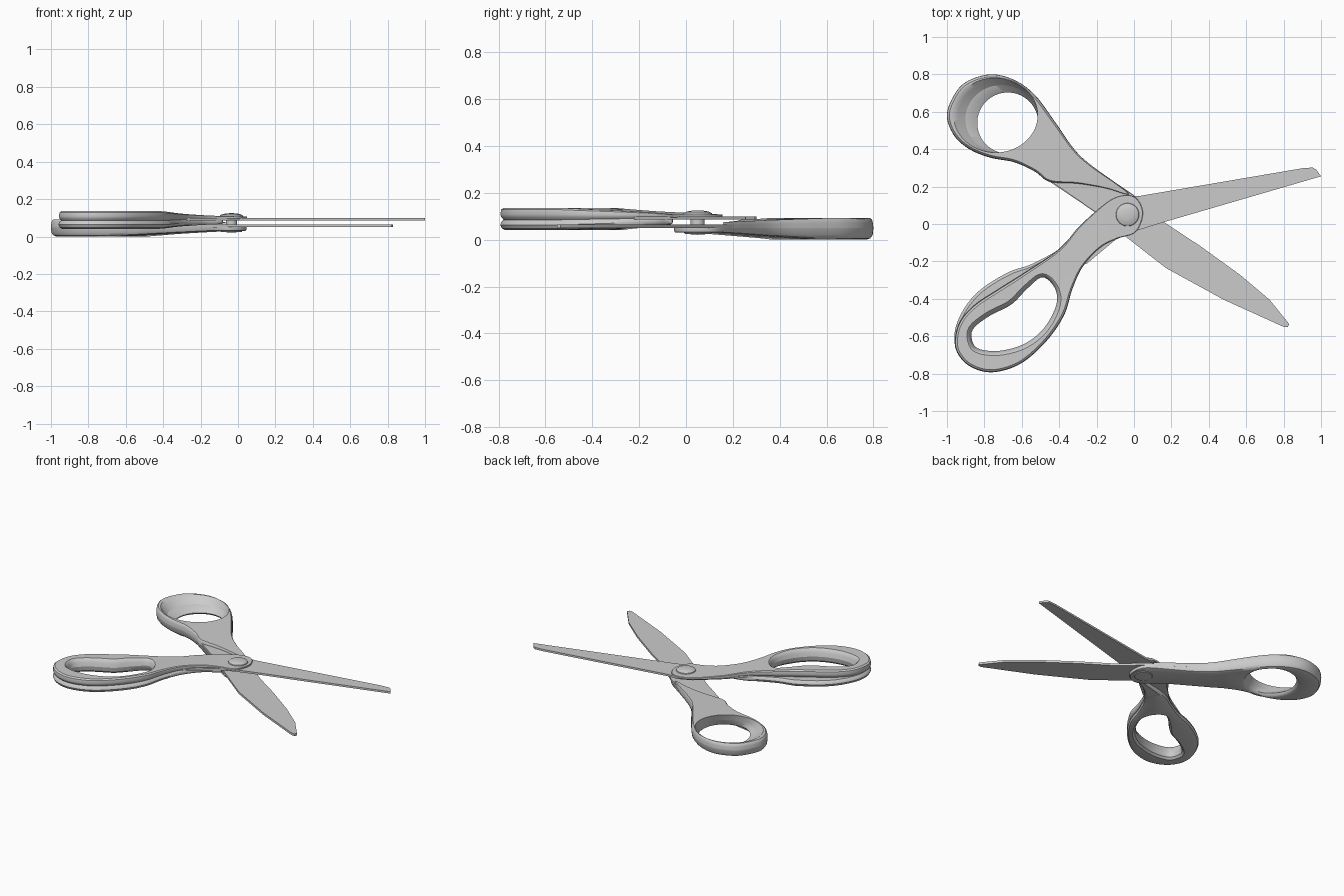
import bpy, bmesh, math
from mathutils import Vector

if "Cube" in bpy.data.objects:
    bpy.data.objects.remove(bpy.data.objects["Cube"])

PIVOT = Vector((-0.035, 0.05))


def spline(pts, n=6):
    """Closed smooth curve through the points, anticlockwise."""
    P = [Vector(p) for p in pts]
    k, out = len(P), []
    for i in range(k):
        a, b, c, d = P[i - 1], P[i], P[(i + 1) % k], P[(i + 2) % k]
        for j in range(n):
            t = j / n
            out.append(0.5 * (2 * b + (c - a) * t + (2 * a - 5 * b + 4 * c - d) * t * t
                              + (3 * b - a - 3 * c + d) * t ** 3))
    area = sum(out[i - 1].x * out[i].y - out[i].x * out[i - 1].y for i in range(len(out)))
    return out if area > 0 else out[::-1]


def ellipse(cx, cy, rx, ry, n=64):
    return [Vector((cx + rx * math.cos(2 * math.pi * i / n), cy + ry * math.sin(2 * math.pi * i / n)))
            for i in range(n)]


def along(p):
    """0 at the pivot, 1 in the grip."""
    return min(1, max(0, ((p - PIVOT).length - 0.1) / 0.6))


def inset(loop, d):
    out = []
    for i, p in enumerate(loop):
        t = (loop[(i + 1) % len(loop)] - loop[i - 1]).normalized()
        out.append(p + Vector((-t.y, t.x)) * d * (0.2 + 0.8 * along(p)))
    return out


def mix(a, b, t):
    return [p.lerp(q, t) for p, q in zip(a, b)]


def layer(bm, rings, holes, lo, hi):
    """Solid slab: outer rings and hole rings as (height fraction, loop); lo/hi = heights at pivot, grip."""
    def loft(sections):
        rows = []
        for f, loop in sections:
            row = []
            for p in loop:
                s = along(p)
                z0, z1 = lo[0] + (lo[1] - lo[0]) * s, hi[0] + (hi[1] - hi[0]) * s
                row.append(bm.verts.new((p.x, p.y, z0 + (z1 - z0) * f)))
            rows.append(row)
        for r, q in zip(rows, rows[1:]):
            for i in range(len(r)):
                bm.faces.new((r[i - 1], r[i], q[i], q[i - 1]))
        return rows
    A, B = loft(rings), loft(holes)
    for k in (0, -1):
        edges = [bm.edges.get((row[i - 1], row[i])) for row in (A[k], B[k]) for i in range(len(row))]
        bmesh.ops.triangle_fill(bm, edges=edges, use_beauty=True, normal=(0, 0, 1))


def finish(bm, name, angle=35):
    bmesh.ops.recalc_face_normals(bm, faces=bm.faces)
    me = bpy.data.meshes.new(name)
    bm.to_mesh(me)
    bm.free()
    ob = bpy.data.objects.new(name, me)
    bpy.context.collection.objects.link(ob)
    bpy.ops.object.select_all(action='DESELECT')
    bpy.context.view_layer.objects.active = ob
    ob.select_set(True)
    bpy.ops.object.shade_smooth_by_angle(angle=math.radians(angle))
    return ob


def rings(loop, prof):
    return [(f, inset(loop, d)) for f, d in prof]


# Thumb handle: lower layer wraps under the pivot, upper layer stops at the tang
bow = [(-0.105, 0.225), (-0.23, 0.315), (-0.32, 0.40), (-0.425, 0.55), (-0.53, 0.69), (-0.64, 0.77),
       (-0.77, 0.80), (-0.905, 0.755), (-0.975, 0.665), (-1.0, 0.57), (-0.96, 0.47), (-0.88, 0.40),
       (-0.77, 0.355), (-0.64, 0.33), (-0.53, 0.28)]
low = spline([(0.015, 0.14)] + bow + [(-0.435, 0.215), (-0.3, 0.125), (-0.2, 0.055), (-0.1, -0.03),
                                      (-0.035, -0.05), (0.03, -0.01), (0.045, 0.07)])
up = spline([(-0.03, 0.165)] + bow + [(-0.45, 0.225), (-0.3, 0.215), (-0.15, 0.19), (-0.05, 0.16)])
throat = ellipse(-0.675, 0.54, 0.163, 0.163)
mouth = ellipse(-0.74, 0.582, 0.225, 0.2)
bm = bmesh.new()
layer(bm, rings(low, [(0, 0.03), (0.12, 0.013), (0.4, 0.003), (1, 0)]),
      [(0, inset(throat, -0.02)), (0.15, inset(throat, -0.006)), (0.35, throat), (1, mix(throat, mouth, 0.5))],
      (0.03, 0.0), (0.05, 0.05))
layer(bm, rings(up, [(0, 0), (0.5, 0.002), (0.85, 0.006), (1, 0.013)]),
      [(0, mix(throat, mouth, 0.5)), (0.6, mix(throat, mouth, 0.8)), (1, mouth)],
      (0.05, 0.05), (0.075, 0.092))
finish(bm, "thumb_handle")

# Finger handle: upper layer wraps over the pivot, lower layer bulges outward
loop = [(-0.958, -0.645), (-0.92, -0.725), (-0.85, -0.775), (-0.76, -0.793), (-0.655, -0.77),
        (-0.56, -0.715), (-0.45, -0.605), (-0.37, -0.48), (-0.33, -0.35), (-0.275, -0.23),
        (-0.185, -0.13), (-0.095, -0.08)]
up = spline([(-0.05, 0.155), (-0.14, 0.12), (-0.29, -0.01), (-0.40, -0.135), (-0.585, -0.26),
             (-0.72, -0.345), (-0.855, -0.435), (-0.935, -0.53)] + loop
            + [(0, -0.05), (0.04, 0.015), (0.045, 0.08), (0.01, 0.14)])
low = spline([(-0.09, -0.055), (-0.2, -0.075), (-0.35, -0.11), (-0.45, -0.165), (-0.56, -0.22),
              (-0.665, -0.255), (-0.8, -0.335), (-0.89, -0.425), (-0.95, -0.54)] + loop)
hole = spline([(-0.49, -0.285), (-0.425, -0.34), (-0.415, -0.43), (-0.48, -0.555), (-0.585, -0.64),
               (-0.72, -0.678), (-0.835, -0.665), (-0.868, -0.61), (-0.855, -0.555), (-0.77, -0.49),
               (-0.655, -0.43), (-0.57, -0.345)])
bm = bmesh.new()
layer(bm, rings(low, [(0, 0.022), (0.15, 0.008), (0.5, 0), (0.8, 0.004), (1, 0.015)]),
      [(0, inset(hole, -0.02)), (0.3, inset(hole, -0.006)), (1, hole)],
      (0.068, 0.041), (0.095, 0.085))
layer(bm, rings(up, [(0, 0.015), (0.2, 0.005), (0.45, 0), (0.85, 0.004), (1, 0.014)]),
      [(0, hole), (0.5, inset(hole, -0.007)), (0.85, inset(hole, -0.015)), (1, inset(hole, -0.024))],
      (0.095, 0.085), (0.108, 0.136))
finish(bm, "finger_handle")


def blade(name, pts, z0, z1):
    bm = bmesh.new()
    f = bm.faces.new([bm.verts.new((x, y, z0)) for x, y in pts])
    ext = bmesh.ops.extrude_face_region(bm, geom=[f])
    for v in ext["geom"]:
        if isinstance(v, bmesh.types.BMVert):
            v.co.z = z1
    finish(bm, name, 20)


# Blades with tangs running into the handles
blade("upper_blade", [(-0.42, -0.15), (-0.28, -0.015), (-0.13, 0.11), (-0.04, 0.15), (0.03, 0.15), (0.90, 0.298),
                      (0.955, 0.302), (0.975, 0.29), (1.0, 0.255), (0.16, 0.01), (0.0, -0.04),
                      (-0.1, -0.085), (-0.25, -0.21), (-0.34, -0.25)], 0.086, 0.099)
blade("lower_blade", [(-0.435, 0.222), (-0.2, 0.06), (-0.08, -0.04), (0.17, -0.235), (0.48, -0.405),
                      (0.80, -0.55), (0.822, -0.55), (0.83, -0.535), (0.725, -0.405), (0.565, -0.27), (0.35, -0.115),
                      (0.16, 0.01), (0.01, 0.145), (-0.1, 0.218), (-0.3, 0.33)], 0.05, 0.065)

# Pivot screw, turned from a profile
prof = [(0, 0.125), (0.025, 0.124), (0.047, 0.12), (0.06, 0.114), (0.063, 0.106), (0.06, 0.1), (0.03, 0.1),
        (0.03, 0.045), (0.058, 0.045), (0.062, 0.034), (0.055, 0.025), (0, 0.021)]
bm = bmesh.new()
vs = [bm.verts.new((r, 0, z)) for r, z in prof]
es = [bm.edges.new(e) for e in zip(vs, vs[1:])]
bmesh.ops.spin(bm, geom=vs + es, axis=(0, 0, 1), cent=(0, 0, 0), angle=2 * math.pi, steps=40)
bmesh.ops.remove_doubles(bm, verts=bm.verts, dist=1e-5)
screw = finish(bm, "pivot_screw")
screw.location = (PIVOT.x, PIVOT.y, 0)
